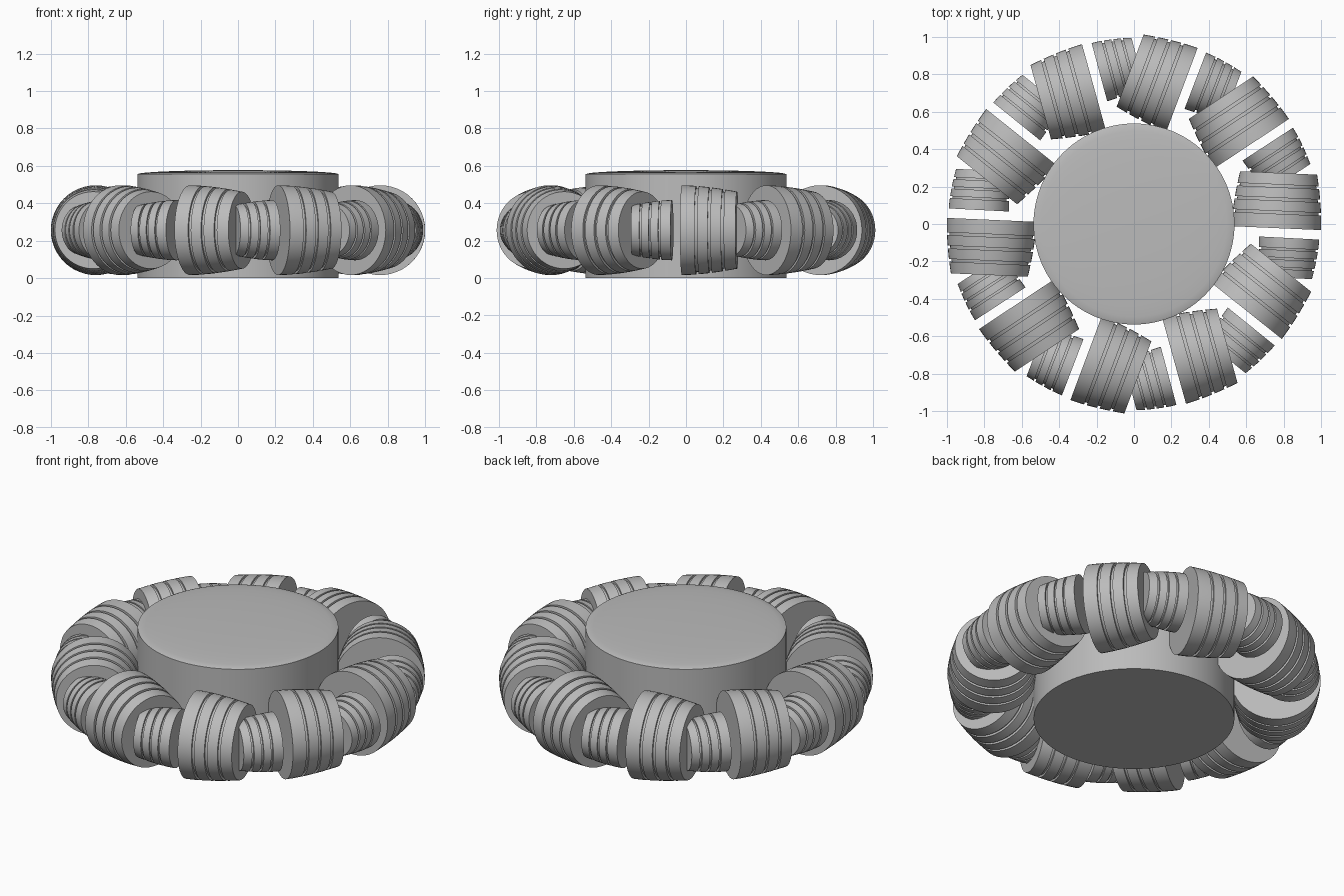
import bpy, bmesh, math
from mathutils import Matrix, Vector

cube = bpy.data.objects.get("Cube")
if cube:
    bpy.data.objects.remove(cube, do_unlink=True)

grey = bpy.data.materials.new("plain grey")
grey.use_nodes = True
colour = (0.5, 0.5, 0.5, 1)
grey.diffuse_color = colour
grey.node_tree.nodes["Principled BSDF"].inputs["Base Color"].default_value = colour


def lathe(name, profile, segments):
    """Spin (radius, height) points around z; the ends lie on the axis."""
    bm = bmesh.new()
    verts = [bm.verts.new((r, 0, h)) for r, h in profile]
    edges = [bm.edges.new(pair) for pair in zip(verts, verts[1:])]
    bmesh.ops.spin(bm, geom=verts + edges, axis=(0, 0, 1), cent=(0, 0, 0),
                   angle=math.tau, steps=segments)
    bmesh.ops.remove_doubles(bm, verts=bm.verts, dist=1e-5)
    bmesh.ops.recalc_face_normals(bm, faces=bm.faces)
    mesh = bpy.data.meshes.new(name)
    bm.to_mesh(mesh)
    bm.free()
    mesh.materials.append(grey)
    obj = bpy.data.objects.new(name, mesh)
    bpy.context.collection.objects.link(obj)
    bpy.ops.object.select_all(action='DESELECT')
    bpy.context.view_layer.objects.active = obj
    obj.select_set(True)
    bpy.ops.object.shade_smooth_by_angle(angle=math.radians(25))
    return obj


def roller_profile(length, wide, narrow, bands, depth):
    """Barrel that curves from wide to narrow, with grooves between bands."""
    def radius(t):
        return wide - (wide - narrow) * t ** 1.7
    points = [(0, 0)]
    for i, (a, b) in enumerate(bands):
        if i:
            end = bands[i - 1][1]
            points += [(radius(end) - depth, end * length),
                       (radius(a) - depth, a * length)]
        points += [(radius(t), t * length) for t in (a, (a + b) / 2, b)]
    return points + [(0, length)]


def roller_ring(name, start, end, profile, count=10):
    """Lay one roller from start to end, then repeat it round the hub."""
    start, end = Vector(start), Vector(end)
    first = lathe(name, profile, 48)
    place = Matrix.Translation(start) @ (end - start).to_track_quat('Z', 'Y').to_matrix().to_4x4()
    for i in range(count):
        obj = first if i == 0 else first.copy()
        if i:
            bpy.context.collection.objects.link(obj)
        obj.name = f"{name}_{i + 1}"
        obj.matrix_world = Matrix.Rotation(math.tau * i / count, 4, 'Z') @ place


# Hub with a slightly domed top
hub_radius = 0.537
dome = [(hub_radius * math.cos(a), 0.555 + 0.022 * math.sin(a))
        for a in (math.pi / 2 * i / 8 for i in range(8))]
lathe("hub", [(0, 0), (hub_radius, 0)] + dome + [(0, 0.577)], 96)

# Large and small grooved rollers, alternating around the hub
bands = [(0, 0.26), (0.31, 0.5), (0.55, 0.74), (0.79, 1)]
roller_ring("large_roller", (0.76, -0.022, 0.256), (0.773, 0.273, 0.256),
            roller_profile(0.295, 0.24, 0.206, bands, 0.013))
roller_ring("small_roller", (0.829, -0.075, 0.256), (0.818, -0.288, 0.256),
            roller_profile(0.213, 0.161, 0.133, bands, 0.013))
